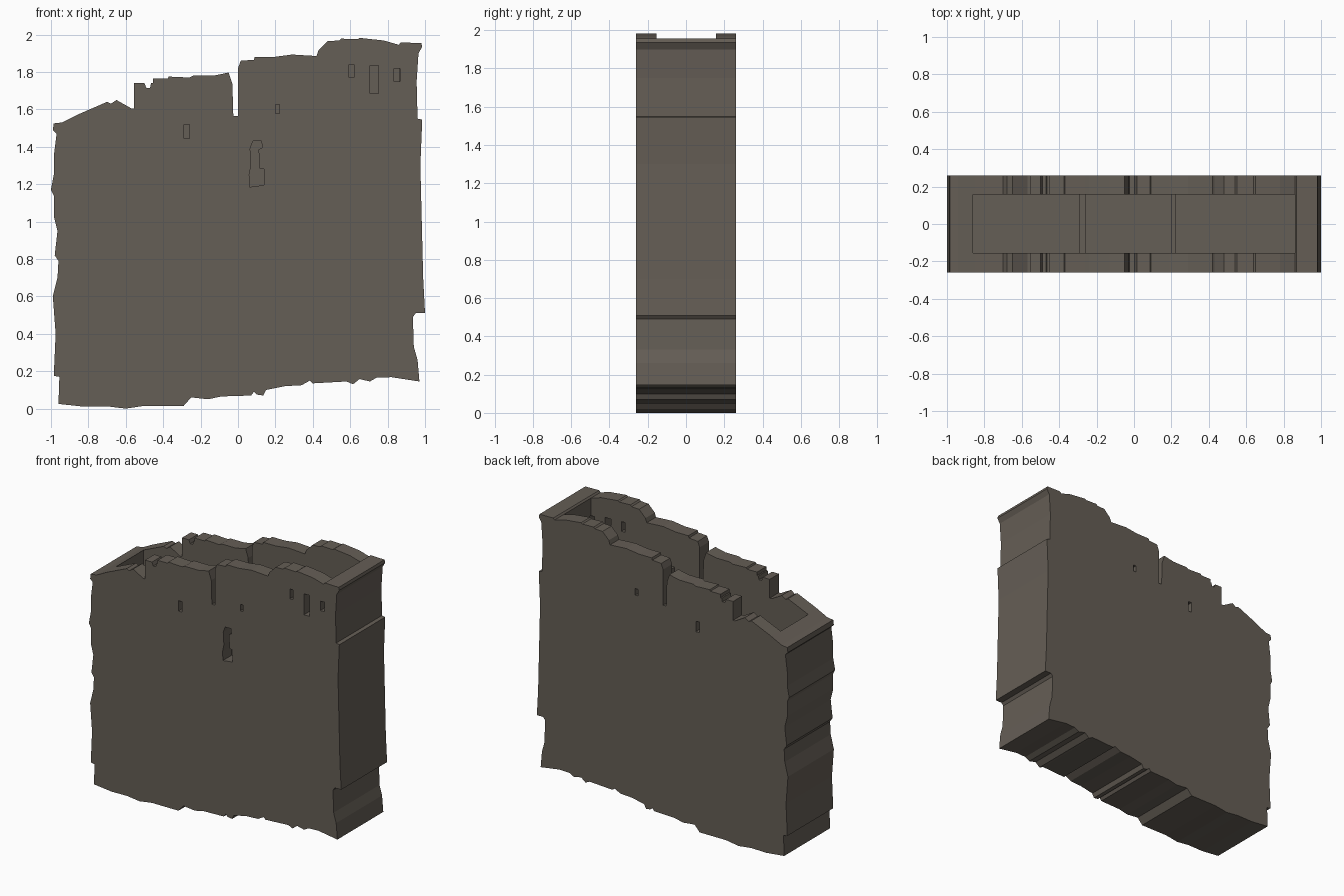
import bpy, bmesh

stone = bpy.data.materials.new("weathered_stone")
stone.diffuse_color = (0.13, 0.112, 0.092, 1)


def prisms(name, shapes, helper=False):
    """Extrude x-z outlines along y; shapes = [(outline, y0, y1), ...]."""
    bm = bmesh.new()
    for outline, y0, y1 in shapes:
        a = [bm.verts.new((x, y0, z)) for x, z in outline]
        b = [bm.verts.new((x, y1, z)) for x, z in outline]
        bm.faces.new(a)
        bm.faces.new(b[::-1])
        n = len(a)
        for i in range(n):
            j = (i + 1) % n
            bm.faces.new((a[j], a[i], b[i], b[j]))
    bmesh.ops.recalc_face_normals(bm, faces=bm.faces)
    mesh = bpy.data.meshes.new(name)
    bm.to_mesh(mesh)
    bm.free()
    mesh.materials.append(stone)
    ob = bpy.data.objects.new(name, mesh)
    bpy.context.collection.objects.link(ob)
    if helper:
        ob.hide_render = True
        ob.display_type = 'WIRE'
    return ob


def rect(x0, x1, z0, z1):
    return [(x0, z0), (x1, z0), (x1, z1), (x0, z1)]


def cut(target, cutter):
    m = target.modifiers.new(cutter.name, 'BOOLEAN')
    m.operation = 'DIFFERENCE'
    m.solver = 'EXACT'
    m.object = cutter


# Broken outline of the ruin, clockwise from the top left
top_edge = [
    (-.985, 1.525), (-.94, 1.53), (-.85, 1.575), (-.7, 1.64), (-.68, 1.63),
    (-.65, 1.65), (-.57, 1.605), (-.555, 1.605), (-.555, 1.74), (-.5, 1.74),
    (-.49, 1.715), (-.47, 1.715), (-.465, 1.74), (-.455, 1.74), (-.455, 1.765),
    (-.375, 1.765), (-.37, 1.775), (-.26, 1.77), (-.24, 1.78), (-.13, 1.78),
    (-.05, 1.797), (-.03, 1.735), (-.025, 1.565), (0, 1.565), (0, 1.82),
    (.015, 1.86), (.085, 1.865), (.09, 1.88), (.19, 1.88), (.29, 1.893),
    (.42, 1.885), (.43, 1.915), (.48, 1.965), (.54, 1.968), (.55, 1.978),
    (.64, 1.975), (.65, 1.982), (.78, 1.968), (.86, 1.945), (.87, 1.957),
    (.98, 1.955)]
right_edge = [
    (.985, 1.935), (.965, 1.9), (.955, 1.75), (.96, 1.55), (.985, 1.545),
    (.975, 1.3), (.985, .9), (.99, .7), (1, .51), (.95, .51), (.935, .49),
    (.94, .33), (.96, .26), (.97, .145)]
bottom_edge = [
    (.82, .168), (.74, .165), (.705, .145), (.65, .158), (.615, .13),
    (.58, .145), (.4, .135), (.385, .15), (.34, .125), (.25, .12), (.15, .1),
    (.135, .07), (.1, .075), (.085, .09), (.07, .07), (-.09, .065),
    (-.16, .05), (-.25, .06), (-.29, .015), (-.5, .015), (-.6, 0),
    (-.7, .012), (-.82, .01), (-.96, .025)]
left_edge = [
    (-.955, .17), (-.985, .175), (-.975, .4), (-.99, .6), (-.965, .7),
    (-.96, .79), (-.98, .82), (-.965, .95), (-.985, 1.03), (-.985, 1.14),
    (-1, 1.17), (-.985, 1.25), (-.985, 1.35), (-.97, 1.47), (-.99, 1.49)]
ruin = prisms("ruined_wall",
              [(top_edge + right_edge + bottom_edge + left_edge, -.26, .26)])

# Hollow between the two wall skins, open at the top
IN0, IN1 = -.155, .158
hollow = prisms("hollow_cutter", [(rect(-.86, .86, 1.1, 2.2), IN0, IN1)], True)
cut(ruin, hollow)

# Window openings: two in both skins, the others in the front only
both = [(-.29, -.26, 1.445, 1.52), (.2, .222, 1.578, 1.625)]
front = [(.593, .62, 1.77, 1.84), (.705, .75, 1.685, 1.835),
         (.835, .867, 1.75, 1.818)]
slit = [(.062, 1.185), (.14, 1.195), (.14, 1.28), (.115, 1.285), (.11, 1.385),
        (.13, 1.395), (.125, 1.43), (.08, 1.43), (.065, 1.39), (.07, 1.3),
        (.06, 1.25)]
openings = [(rect(*w), -.3, -.1) for w in both + front]
openings += [(rect(*w), .1, .3) for w in both]
openings.append((slit, -.3, -.1))
cut(ruin, prisms("window_cutters", openings, True))

# Stone blocks that close the paired windows inside the hollow
e = .002
prisms("window_backing", [(rect(a - e, b + e, c - e, d + e), IN0 - e, IN1 + e)
                          for a, b, c, d in both])
